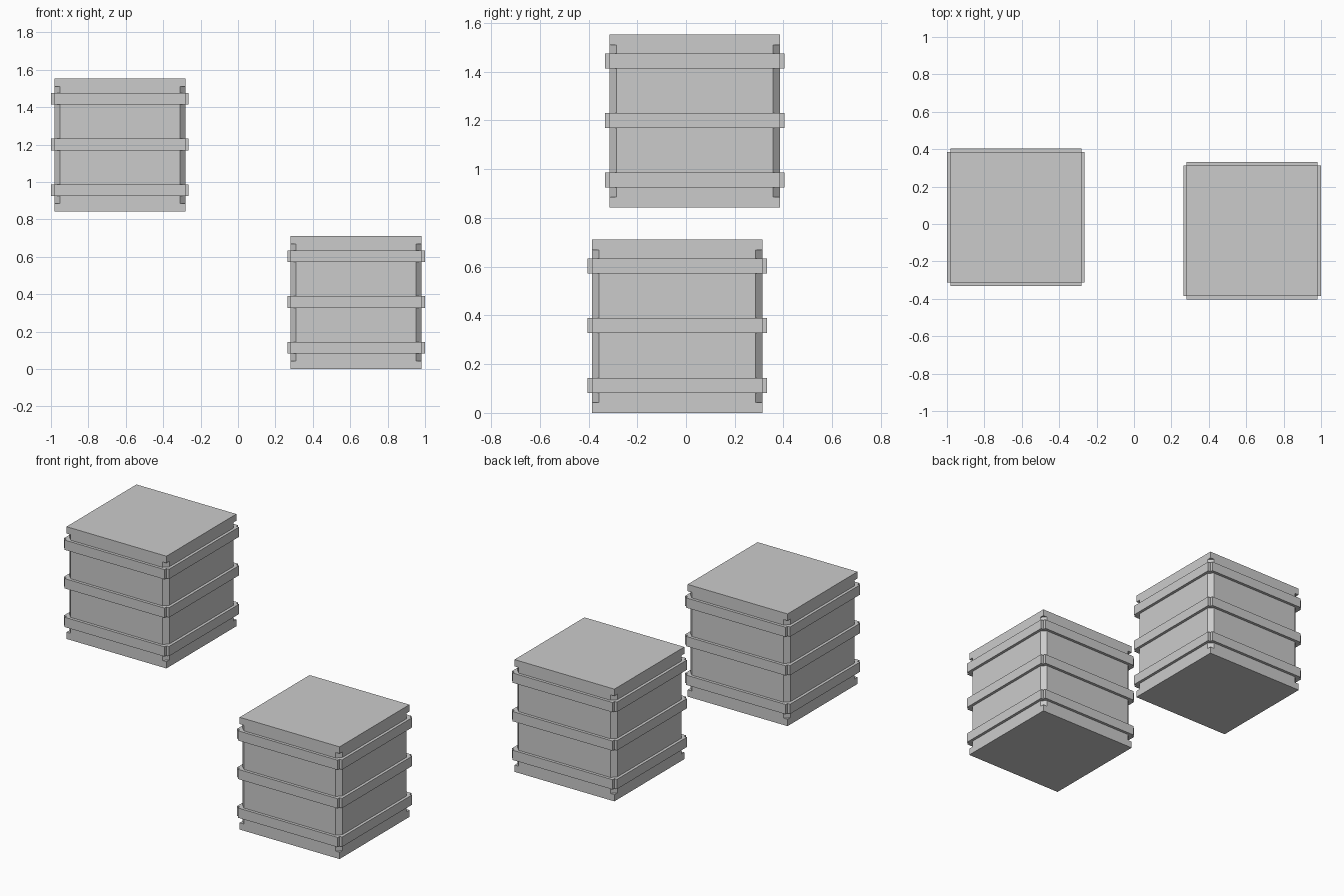
import bpy, bmesh

if "Cube" in bpy.data.objects:
    bpy.data.objects.remove(bpy.data.objects["Cube"])

HALF = 0.35      # half width of a crate
H = 0.711        # crate height
PLATE = 0.043    # lid and base thickness
CHAMFER = 0.029  # cut on the upright corners
OUT = 0.018      # how far the bands stand proud


def box(name, lo, hi, chamfer=0):
    bm = bmesh.new()
    bmesh.ops.create_cube(bm, size=1)
    for v in bm.verts:
        v.co = [(a + b) / 2 + c * (b - a) for a, b, c in zip(lo, hi, v.co)]
    if chamfer:
        upright = [e for e in bm.edges
                   if abs(e.verts[0].co.z - e.verts[1].co.z) > 0.1]
        bmesh.ops.bevel(bm, geom=upright, offset=chamfer, segments=1,
                        affect='EDGES')
    me = bpy.data.meshes.new(name)
    bm.to_mesh(me)
    bm.free()
    ob = bpy.data.objects.new(name, me)
    bpy.context.collection.objects.link(ob)
    return ob


def crate(name, cx, cy, z):
    def part(label, x0, x1, y0, y1, z0, z1, chamfer=0):
        box(f"{name}_{label}", (cx + x0, cy + y0, z + z0),
            (cx + x1, cy + y1, z + z1), chamfer)

    # body with chamfered corners, between square base and lid
    part("body", -HALF, HALF, -HALF, HALF, PLATE, H - PLATE, CHAMFER)
    part("base", -HALF, HALF, -HALF, HALF, 0, PLATE)
    part("lid", -HALF, HALF, -HALF, HALF, H - PLATE, H)
    # three rows of bands, one slat per side with open corners
    a, b = HALF - CHAMFER, HALF + OUT
    for i, zc in enumerate((0.113, 0.358, 0.602)):
        z0, z1 = zc - 0.031, zc + 0.031
        part(f"front_band_{i}", -HALF, HALF, -b, -a, z0, z1)
        part(f"back_band_{i}", -HALF, HALF, a, b, z0, z1)
        part(f"left_band_{i}", -b, -a, -HALF, HALF, z0, z1)
        part(f"right_band_{i}", a, b, -HALF, HALF, z0, z1)


crate("lower_crate", 0.632, -0.036, 0)
crate("upper_crate", -0.632, 0.036, 0.842)
